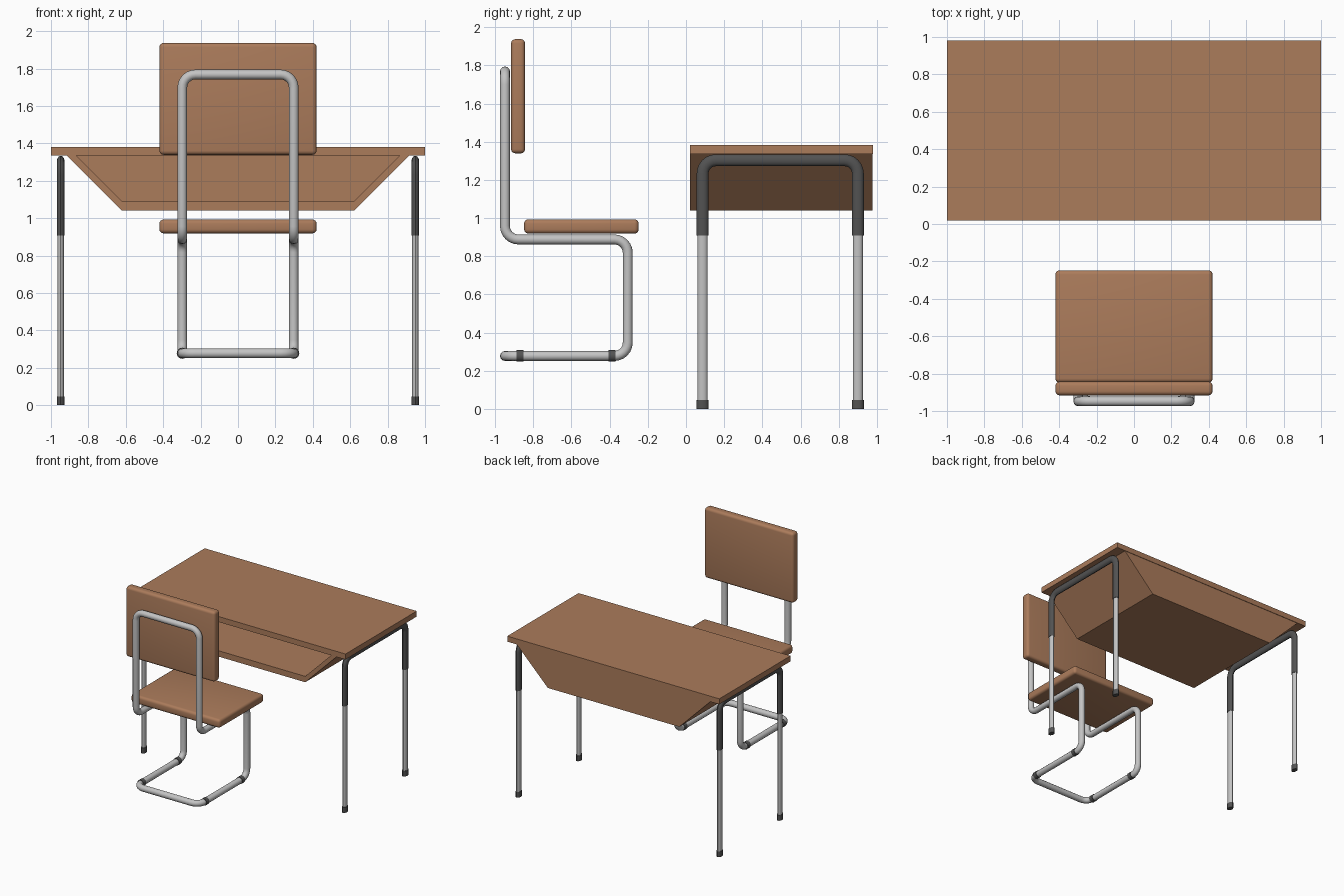
import bpy, bmesh, math
from mathutils import Vector

if "Cube" in bpy.data.objects:
    bpy.data.objects.remove(bpy.data.objects["Cube"])


def material(name, rgb):
    m = bpy.data.materials.new(name)
    m.diffuse_color = (*rgb, 1)
    m.use_nodes = True
    m.node_tree.nodes["Principled BSDF"].inputs["Base Color"].default_value = m.diffuse_color
    return m


WOOD = material("brown wood", (0.41, 0.20, 0.105))
METAL = material("light metal", (0.55, 0.55, 0.55))
DARK = material("dark grey", (0.085, 0.085, 0.085))


def finish(ob, mat, smooth=True):
    ob.data.materials.clear()
    ob.data.materials.append(mat)
    bpy.ops.object.select_all(action='DESELECT')
    ob.select_set(True)
    bpy.context.view_layer.objects.active = ob
    if smooth:
        bpy.ops.object.shade_smooth_by_angle(angle=math.radians(40))
    return ob


def box(name, lo, hi, mat, bevel=0.0):
    lo, hi = Vector(lo), Vector(hi)
    bm = bmesh.new()
    bmesh.ops.create_cube(bm, size=1)
    for v in bm.verts:
        v.co = (lo + hi) / 2 + v.co * (hi - lo)
    if bevel:
        bmesh.ops.bevel(bm, geom=bm.edges[:], offset=bevel, segments=4,
                        profile=0.5, affect='EDGES')
    me = bpy.data.meshes.new(name)
    bm.to_mesh(me)
    bm.free()
    ob = bpy.data.objects.new(name, me)
    bpy.context.collection.objects.link(ob)
    return finish(ob, mat, bevel > 0)


def rounded(points, r, closed=False, steps=6):
    """Replace the right-angled corners of a path with arcs of radius r."""
    pts = [Vector(p) for p in points]
    n, out = len(pts), []
    for i, p in enumerate(pts):
        if not closed and i in (0, n - 1):
            out.append(p)
            continue
        a = (pts[i - 1] - p).normalized() * r
        b = (pts[(i + 1) % n] - p).normalized() * r
        for k in range(steps + 1):
            t = math.pi / 2 * k / steps
            out.append(p + a * (1 - math.sin(t)) + b * (1 - math.cos(t)))
    return out


def tube(name, pts, radius, mat, closed=False, x=0.0, flat=1.0):
    cu = bpy.data.curves.new(name, 'CURVE')
    cu.dimensions = '3D'
    cu.bevel_depth = radius
    cu.bevel_resolution = 4
    cu.use_fill_caps = True
    sp = cu.splines.new('POLY')
    sp.points.add(len(pts) - 1)
    for q, p in zip(sp.points, pts):
        q.co = (*p, 1)
    sp.use_cyclic_u = closed
    ob = bpy.data.objects.new(name, cu)
    bpy.context.collection.objects.link(ob)
    bpy.ops.object.select_all(action='DESELECT')
    ob.select_set(True)
    bpy.context.view_layer.objects.active = ob
    bpy.ops.object.convert(target='MESH')
    ob = bpy.context.object
    for v in ob.data.vertices:  # flatten to an oval and move sideways
        v.co.x = v.co.x * flat + x
    return finish(ob, mat)


# desk top
box("desk_top", (-1, 0.02, 1.335), (1, 0.98, 1.382), WOOD)

# open-fronted tray: outer and inner trapezoid swept in y, thin back panel
Y0, Y1, YB = 0.02, 0.976, 0.97
outer = [(-0.915, 1.335), (-0.62, 1.04), (0.62, 1.04), (0.915, 1.335)]
inner = [(-0.865, 1.335), (-0.62, 1.09), (0.62, 1.09), (0.865, 1.335)]
bm = bmesh.new()
of, ob_ = ([bm.verts.new((x, y, z)) for x, z in outer] for y in (Y0, Y1))
nf, nb = ([bm.verts.new((x, y, z)) for x, z in inner] for y in (Y0, YB))
for i in range(3):
    bm.faces.new((of[i], of[i + 1], ob_[i + 1], ob_[i]))
    bm.faces.new((nf[i + 1], nf[i], nb[i], nb[i + 1]))
    bm.faces.new((of[i + 1], of[i], nf[i], nf[i + 1]))
bm.faces.new(ob_)
bm.faces.new(nb[::-1])
bmesh.ops.recalc_face_normals(bm, faces=bm.faces[:])
me = bpy.data.meshes.new("tray")
bm.to_mesh(me)
bm.free()
tray = bpy.data.objects.new("tray", me)
bpy.context.collection.objects.link(tray)
finish(tray, WOOD, False)

# desk legs: dark arch, light legs and dark feet on each side
YF, YR = 0.087, 0.90
for side, s in (("left", -1), ("right", 1)):
    x = 0.948 * s
    arch = rounded([(0, YF, 0.908), (0, YF, 1.303), (0, YR, 1.303), (0, YR, 0.908)], 0.07)
    tube(side + "_leg_arch", arch, 0.031, DARK, x=x, flat=0.67)
    for end, y in (("front", YF), ("back", YR)):
        tube(f"{side}_{end}_leg", [(0, y, 0.02), (0, y, 0.95)], 0.026, METAL, x=x, flat=0.67)
        tube(f"{side}_{end}_foot", [(0, y, 0), (0, y, 0.047)], 0.031, DARK, x=x, flat=0.67)

# chair frame: one closed bent tube
X, YA, YC, ZT, ZS, ZB = 0.298, -0.948, -0.305, 1.768, 0.888, 0.278
half = [(YA, ZT), (YA, ZS), (YC, ZS), (YC, ZB), (YA, ZB)]
loop = [(X, y, z) for y, z in half] + [(-X, y, z) for y, z in half[::-1]]
tube("chair_frame", rounded(loop, 0.07, closed=True), 0.026, METAL, closed=True)

# dark rings on the chair base
for side, x in (("left", -X), ("right", X)):
    for end, y in (("front", -0.388), ("back", -0.87)):
        tube(f"{side}_{end}_ring", [(x, y - 0.018, ZB), (x, y + 0.018, ZB)], 0.030, DARK)

# seat and backrest
box("seat", (-0.42, -0.848, 0.919), (0.42, -0.248, 0.993), WOOD, 0.022)
box("backrest", (-0.42, -0.916, 1.339), (0.42, -0.843, 1.937), WOOD, 0.022)
